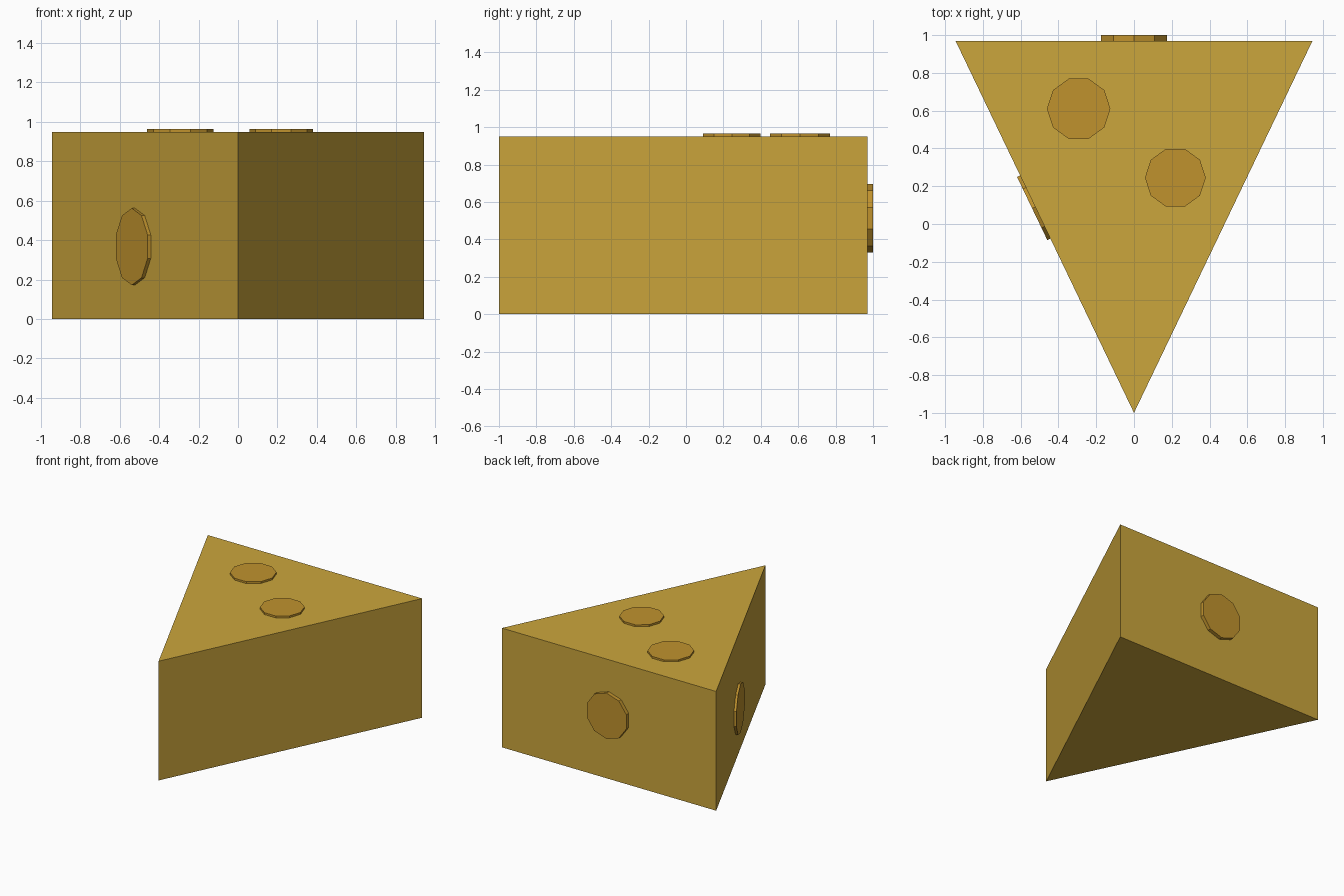
import bpy, bmesh, math
from mathutils import Vector, Matrix

if "Cube" in bpy.data.objects:
    bpy.data.objects.remove(bpy.data.objects["Cube"])


def material(name, rgb):
    m = bpy.data.materials.new(name)
    m.diffuse_color = (*rgb, 1)
    m.use_nodes = True
    m.node_tree.nodes["Principled BSDF"].inputs["Base Color"].default_value = m.diffuse_color
    return m


CHEESE = material("cheese_yellow", (0.60, 0.38, 0.045))
HOLE = material("hole_amber", (0.53, 0.29, 0.027))
H = 0.95      # wedge height
W = 0.945     # half width at the back
BACK = 0.97   # y of the back face


def add_object(name, bm, mat):
    bmesh.ops.recalc_face_normals(bm, faces=bm.faces[:])
    me = bpy.data.meshes.new(name)
    bm.to_mesh(me)
    bm.free()
    me.materials.append(mat)
    ob = bpy.data.objects.new(name, me)
    bpy.context.collection.objects.link(ob)
    return ob


# Triangular wedge: extruded profile
bm = bmesh.new()
base = bm.faces.new([bm.verts.new(p) for p in
                     ((-W, BACK, 0), (0, -1, 0), (W, BACK, 0))])
top = bmesh.ops.extrude_face_region(bm, geom=[base])["geom"]
bmesh.ops.translate(bm, vec=(0, 0, H),
                    verts=[v for v in top if isinstance(v, bmesh.types.BMVert)])
add_object("cheese_wedge", bm, CHEESE)


def hole(name, centre, normal, corner, radius, height):
    """Ten-sided disc standing on a face; one corner points along 'corner'."""
    n, c = Vector(normal).normalized(), Vector(corner)
    rot = Matrix((c, n.cross(c), n)).transposed().to_4x4()
    depth = height + 0.01  # sunk slightly into the wedge
    bm = bmesh.new()
    ring = [bm.verts.new((radius * math.cos(i * math.tau / 10),
                          radius * math.sin(i * math.tau / 10), -0.01))
            for i in range(10)]
    face = bm.faces.new(ring)
    geom = bmesh.ops.extrude_face_region(bm, geom=[face])["geom"]
    bmesh.ops.translate(bm, vec=(0, 0, depth),
                        verts=[v for v in geom if isinstance(v, bmesh.types.BMVert)])
    bm.transform(Matrix.Translation(centre) @ rot)
    return add_object(name, bm, HOLE)


# Holes on the top, back and left side
hole("top_hole_large", (-0.293, 0.61, H), (0, 0, 1), (1, 0, 0), 0.168, 0.015)
hole("top_hole_small", (0.219, 0.245, H), (0, 0, 1), (1, 0, 0), 0.161, 0.015)
hole("back_hole", (0, BACK, 0.513), (0, 1, 0), (0, 0, 1), 0.183, 0.03)
side_y = 0.09
side_x = -W * (side_y + 1) / (BACK + 1)
hole("side_hole", (side_x, side_y, 0.367), (-(BACK + 1), -W, 0), (0, 0, 1), 0.195, 0.018)
